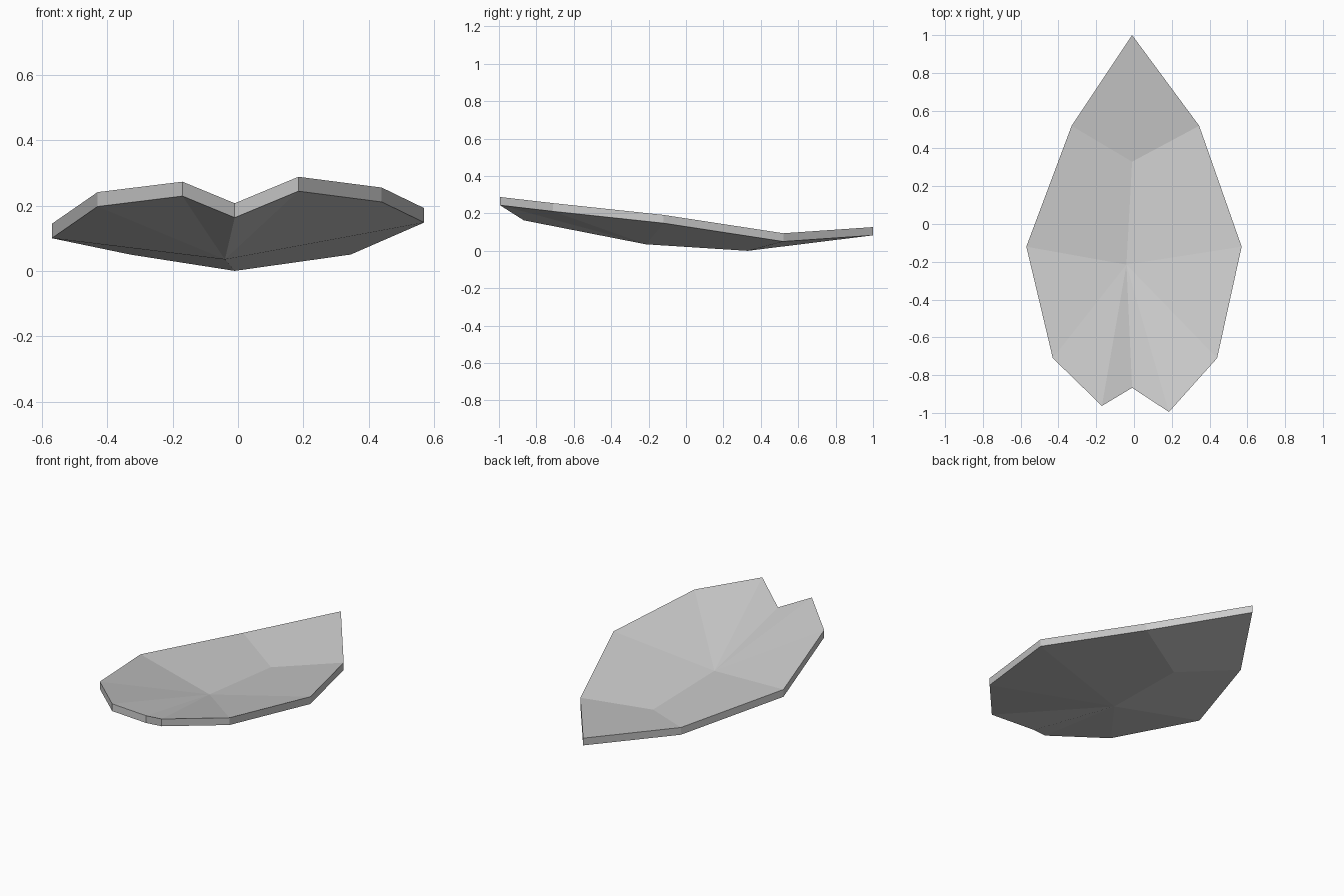
import bpy
import bmesh
from mathutils import Vector

if "Cube" in bpy.data.objects:
    bpy.data.objects.remove(bpy.data.objects["Cube"])

THICKNESS = 0.044

# Rim of the leaf, counter-clockwise seen from above, starting at the tip (underside heights)
rim = [(-0.01, 1.00, 0.083), (-0.33, 0.52, 0.05), (-0.57, -0.12, 0.10),
       (-0.43, -0.71, 0.197), (-0.17, -0.963, 0.229), (-0.01, -0.867, 0.163),
       (0.185, -0.995, 0.244), (0.44, -0.71, 0.211), (0.57, -0.12, 0.148),
       (0.345, 0.52, 0.05)]
# Low points along the midrib
ribs = [(-0.01, 0.33, 0.0), (-0.04, -0.215, 0.035)]

bm = bmesh.new()
r = [bm.verts.new(p) for p in rim]
fore, hub = [bm.verts.new(p) for p in ribs]

# Folded facets: tip, two shoulders, then a fan around the hub
bm.faces.new((r[0], r[1], fore, r[9]))
bm.faces.new((r[1], r[2], hub, fore))
bm.faces.new((fore, hub, r[8], r[9]))
for i in range(2, 8):
    bm.faces.new((r[i], r[i + 1], hub))

# Give the sheet an upright rim, keeping the underside
under = bm.faces[:]
top = bmesh.ops.extrude_face_region(bm, geom=under, use_keep_orig=True)
moved = [v for v in top["geom"] if isinstance(v, bmesh.types.BMVert)]
bmesh.ops.translate(bm, verts=moved, vec=Vector((0, 0, THICKNESS)))
bmesh.ops.recalc_face_normals(bm, faces=bm.faces[:])

mesh = bpy.data.meshes.new("leaf")
bm.to_mesh(mesh)
bm.free()

# Plain grey surface
grey = bpy.data.materials.new("light grey")
grey.diffuse_color = (0.6, 0.6, 0.6, 1)
grey.use_nodes = True
grey.node_tree.nodes["Principled BSDF"].inputs["Base Color"].default_value = grey.diffuse_color
mesh.materials.append(grey)

leaf = bpy.data.objects.new("leaf", mesh)
bpy.context.collection.objects.link(leaf)
